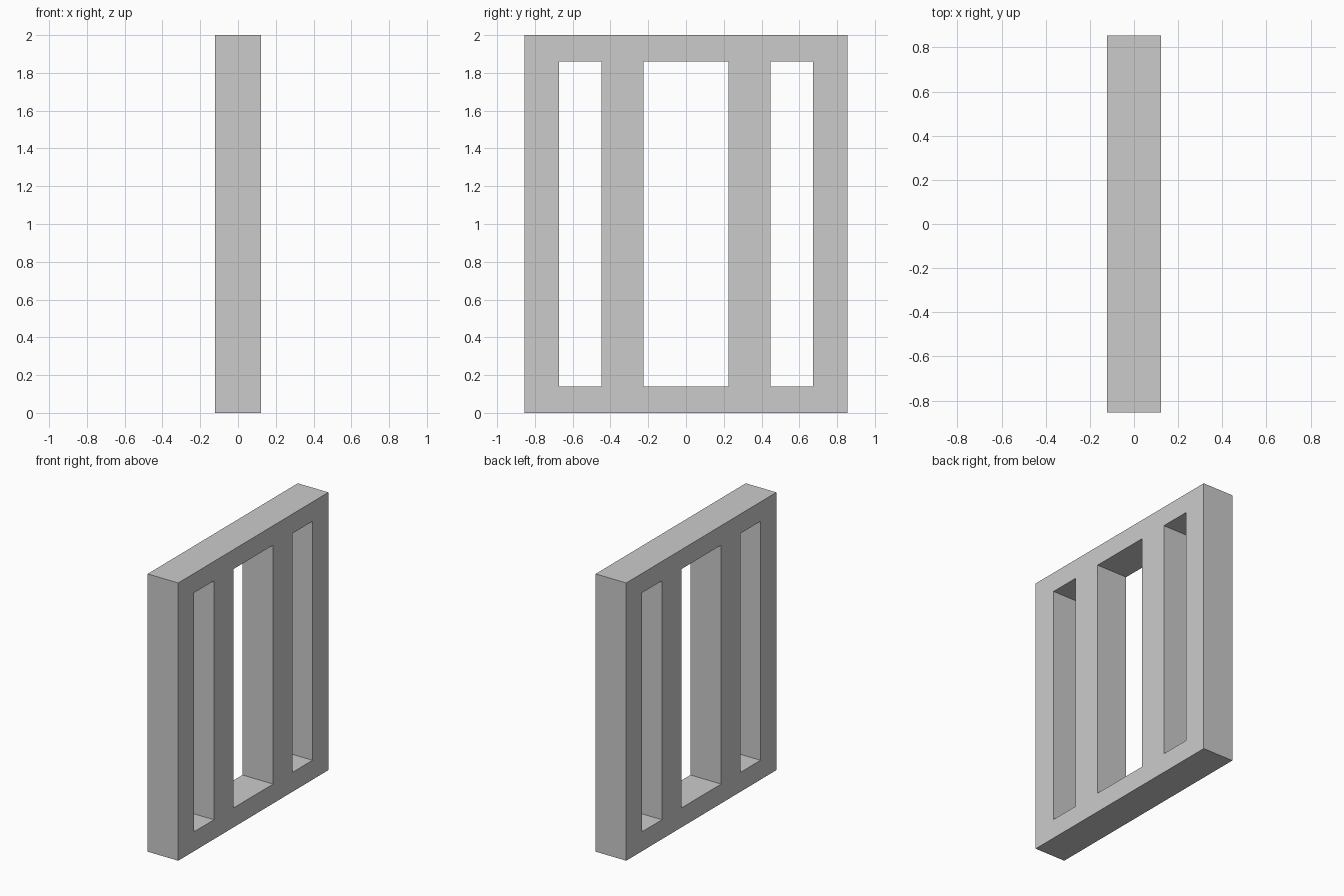
import bpy, bmesh

if "Cube" in bpy.data.objects:
    bpy.data.objects.remove(bpy.data.objects["Cube"])

HALF_DEPTH = 0.122
# Grid lines of the panel: posts and openings along y, rails along z
ys = [-0.854, -0.673, -0.448, -0.225, 0.225, 0.448, 0.673, 0.854]
zs = [0.0, 0.14, 1.86, 2.0]

bm = bmesh.new()

# Flat face of the panel, skipping the three tall openings
grid = [[bm.verts.new((-HALF_DEPTH, y, z)) for z in zs] for y in ys]
for i in range(len(ys) - 1):
    for j in range(len(zs) - 1):
        if j == 1 and i in (1, 3, 5):
            continue
        bm.faces.new((grid[i][j], grid[i + 1][j],
                      grid[i + 1][j + 1], grid[i][j + 1]))

# Extrude to full thickness, keeping the back face
ext = bmesh.ops.extrude_face_region(bm, geom=bm.faces[:], use_keep_orig=True)
new_verts = [g for g in ext["geom"] if isinstance(g, bmesh.types.BMVert)]
bmesh.ops.translate(bm, verts=new_verts, vec=(2 * HALF_DEPTH, 0, 0))
bmesh.ops.recalc_face_normals(bm, faces=bm.faces[:])

mesh = bpy.data.meshes.new("slotted_panel")
bm.to_mesh(mesh)
bm.free()
panel = bpy.data.objects.new("slotted_panel", mesh)
bpy.context.collection.objects.link(panel)
